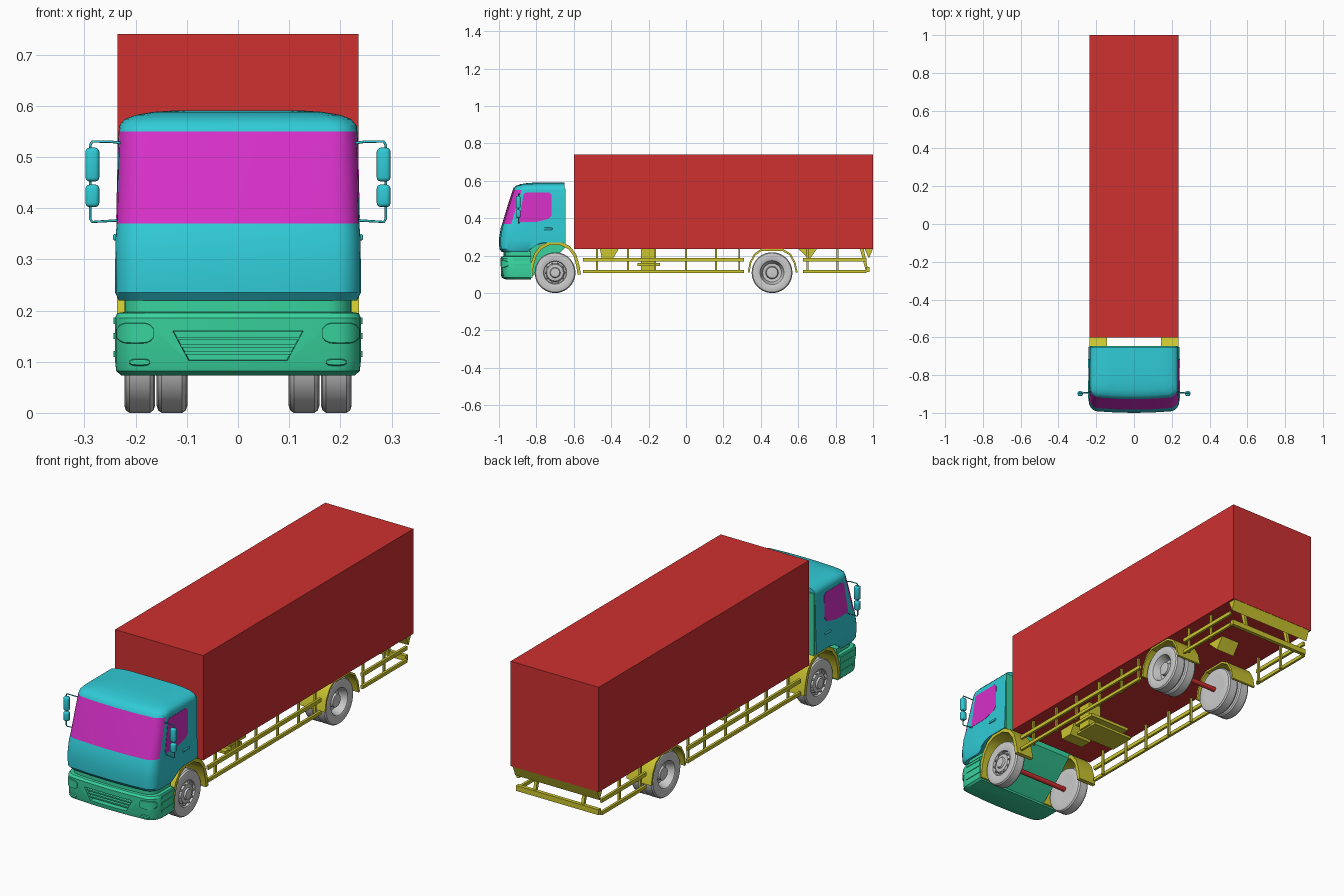
import bpy, bmesh, math
from mathutils import Vector

if "Cube" in bpy.data.objects:
    bpy.data.objects.remove(bpy.data.objects["Cube"])

COL = {"red": (.62, .03, .03, 1), "cyan": (.03, .6, .68, 1), "magenta": (.68, .03, .58, 1),
       "green": (.04, .65, .34, 1), "yellow": (.6, .56, .03, 1)}
MATS = {}
for k, c in COL.items():
    MATS[k] = bpy.data.materials.new(k)
    MATS[k].diffuse_color = c


def finish(name, bm, mat=None, smooth=True, angle=32):
    bmesh.ops.remove_doubles(bm, verts=bm.verts, dist=1e-5)
    bmesh.ops.recalc_face_normals(bm, faces=bm.faces)
    me = bpy.data.meshes.new(name)
    bm.to_mesh(me)
    bm.free()
    ob = bpy.data.objects.new(name, me)
    bpy.context.collection.objects.link(ob)
    if mat:
        me.materials.append(MATS[mat])
    if smooth:
        bpy.ops.object.select_all(action='DESELECT')
        ob.select_set(True)
        bpy.context.view_layer.objects.active = ob
        bpy.ops.object.shade_smooth_by_angle(angle=math.radians(angle))
    return ob


def loft(name, rings, mat, keep=lambda i, j: True, caps=True):
    bm = bmesh.new()
    vs = [[bm.verts.new(p) for p in r] for r in rings]
    n = len(rings[0])
    for i in range(len(rings) - 1):
        for j in range(n):
            if keep(i, j):
                k = (j + 1) % n
                bm.faces.new((vs[i][j], vs[i][k], vs[i + 1][k], vs[i + 1][j]))
    if caps:
        bm.faces.new(vs[0])
        bm.faces.new(vs[-1])
    for v in [v for v in bm.verts if not v.link_faces]:
        bm.verts.remove(v)
    return finish(name, bm, mat)


def prism_x(name, pts, x0, x1, mat):
    """Extrude a (y, z) outline along x."""
    bm = bmesh.new()
    a = [bm.verts.new((x0, y, z)) for y, z in pts]
    b = [bm.verts.new((x1, y, z)) for y, z in pts]
    bm.faces.new(a)
    bm.faces.new(b)
    for i in range(len(pts)):
        k = (i + 1) % len(pts)
        bm.faces.new((a[i], a[k], b[k], b[i]))
    return finish(name, bm, mat)


def box(name, x0, x1, y0, y1, z0, z1, mat, bevel=0):
    bm = bmesh.new()
    bmesh.ops.create_cube(bm, size=1)
    for v in bm.verts:
        v.co = ((x0 + x1) / 2 + v.co.x * (x1 - x0), (y0 + y1) / 2 + v.co.y * (y1 - y0),
                (z0 + z1) / 2 + v.co.z * (z1 - z0))
    if bevel:
        bmesh.ops.bevel(bm, geom=bm.edges, offset=bevel, segments=3, profile=.5, affect='EDGES')
    return finish(name, bm, mat, smooth=bevel > 0)


def lathe(name, prof, x, y, z, side, mat=None, seg=40):
    """Revolve (radius, offset) pairs around an axle along x."""
    rings = [[(x * side + o * side, y + r * math.cos(2 * math.pi * s / seg), z + r * math.sin(2 * math.pi * s / seg))
              for s in range(seg)] for r, o in prof]
    return loft(name, rings, mat)


# Plan section with rounded front corners, shared by cab and bumper
C, D = .05, .055


def front_y(x, f, w):
    h = w - C
    if abs(x) <= h:
        return f + .008 * (x / h) ** 2
    return f + .008 + D * (1 - math.sqrt(max(0, 1 - ((abs(x) - h) / C) ** 2)))


def section(z, f, w, back, arch=False):
    xs = [0, (w - C) / 2] + [w - C + C * math.sin(math.radians(15 * k)) for k in range(7)]
    half = [(x, front_y(x, f, w)) for x in xs]
    end = half[-1][1]
    if arch:
        half += [(w, max(y, end)) for y in (-.845, -.82, -.795, -.76)]
    half += [(w, back)]
    ring = half + [(-x, y) for x, y in half[:0:-1]]

    def lift(y):
        return .22 + .05 * math.sin(min(1, max(0, (y + .845) / .085)) * math.pi / 2)
    return [(x, y, max(z, lift(y)) if arch else z) for x, y in ring]


# Cab body and windscreen cut from the same lofted shell
cab = [(.22, -.985, .233), (.235, -.998, .24), (.29, -1.0, .24), (.345, -.991, .239), (.37, -.983, .237),
       (.46, -.956, .235), (.55, -.927, .233), (.562, -.922, .231), (.574, -.908, .221),
       (.582, -.885, .2), (.588, -.85, .165), (.591, -.80, .12)]
rings = [section(z, f, w, -.65, True) for z, f, w in cab]
N = len(rings[0])


def glass(i, j):
    return i in (4, 5) and (j < 7 or j >= N - 7)


loft("cab_body", rings, "cyan", lambda i, j: not glass(i, j))
loft("windscreen", rings, "magenta", glass, caps=False)
box("cab_rear_panel", -.232, .232, -.656, -.645, .25, .56, "green")

# Bumper with recessed grille
bump = [(.073, -.965, .228), (.082, -.985, .238), (.10, -.99, .24), (.185, -.993, .24), (.195, -.985, .236),
        (.197, -.975, .222), (.222, -.975, .222)]
bumper = loft("bumper", [section(z, f, w, -.83) for z, f, w in bump], "green")
bm = bmesh.new()
trap = [(-.132, .162), (.132, .162), (.10, .10), (-.10, .10)]
fa = [bm.verts.new((x, -1.05, z)) for x, z in trap]
fb = [bm.verts.new((x * .95, -.965, .131 + (z - .131) * .9)) for x, z in trap]
bm.faces.new(fa)
bm.faces.new(fb)
for i in range(4):
    bm.faces.new((fa[i], fa[(i + 1) % 4], fb[(i + 1) % 4], fb[i]))
cutter = finish("grille_cutter", bm, smooth=False)
cutter.hide_render = True
mod = bumper.modifiers.new("grille", 'BOOLEAN')
mod.object, mod.operation, mod.solver = cutter, 'DIFFERENCE', 'EXACT'
bpy.context.view_layer.objects.active = bumper
bpy.ops.object.modifier_apply(modifier="grille")
bpy.data.objects.remove(cutter)
for z in (.117, .131, .145):
    hw = .098 + (z - .10) * .5
    box("grille_slat", -hw, hw, -.982, -.96, z - .003, z + .003, "green")


def lamp(name, x0, x1, z0, z1, side):
    """Lens following the bumper curve."""
    bm = bmesh.new()
    cols = []
    for i in range(13):
        u = i / 12
        x = (x0 + (x1 - x0) * u) * side
        trim = (abs(2 * u - 1) ** 5) * (z1 - z0) * .25
        y = front_y(x, -.993, .24)
        cols.append([bm.verts.new((x, y + dy, z)) for dy, z in
                     ((.01, z0 + trim), (-.004, z0 + trim + .003), (-.004, z1 - trim - .003), (.01, z1 - trim))])
    for a, b in zip(cols, cols[1:]):
        for k in range(4):
            bm.faces.new((a[k], a[(k + 1) % 4], b[(k + 1) % 4], b[k]))
    bm.faces.new(cols[0])
    bm.faces.new(cols[-1])
    finish(name, bm, "green")


# Underbody rising behind the bumper
prism_x("cab_floor", [(-.84, .075), (-.84, .26), (-.645, .26), (-.645, .245), (-.72, .17)], -.145, .145, "green")


def tube(name, pts, r, mat):
    cu = bpy.data.curves.new(name, 'CURVE')
    cu.dimensions, cu.bevel_depth, cu.bevel_resolution, cu.use_fill_caps = '3D', r, 2, True
    sp = cu.splines.new('POLY')
    sp.points.add(len(pts) - 1)
    for p, c in zip(sp.points, pts):
        p.co = (*c, 1)
    cu.materials.append(MATS[mat])
    bpy.context.collection.objects.link(bpy.data.objects.new(name, cu))


def guard(name, pts, t, x0, x1):
    """Curved mudguard sheet: outer path plus an inset path."""
    cy = (pts[0][0] + pts[-1][0]) / 2
    inner = [Vector(p) - (Vector(p) - Vector((cy, .09))).normalized() * t for p in pts]
    prism_x(name, list(pts) + [tuple(p) for p in inner[::-1]], x0, x1, "yellow")


front_arc = [(-.84, .08), (-.832, .15), (-.812, .21), (-.78, .252), (-.735, .274), (-.67, .274), (-.62, .25),
             (-.588, .21), (-.57, .15), (-.562, .10)]
rear_arc = [(.33, .11), (.34, .165), (.365, .21), (.40, .234), (.52, .234), (.56, .21), (.585, .165), (.597, .11)]
tyre = [(.066, -.028), (.095, -.03), (.104, -.027), (.109, -.02), (.109, .02), (.104, .027), (.095, .03), (.068, .028)]
front_hub = [(.062, .026), (.059, .014), (.05, .016), (.044, .026), (.028, .028), (.024, .036), (.01, .037)]
rear_hub = [(.064, .026), (.058, .012), (.05, -.012), (.034, -.014), (.03, .012), (.01, .014)]
WZ, FY, RY = .109, -.70, .46

for s in (1, -1):
    lamp("headlight", .165, .237, .134, .178, s)
    lamp("fog_light", .172, .212, .091, .107, s)
    # Side steps and grooves at the bumper flank
    for z in (.115, .15, .18):
        box("cab_step", *sorted((s * .225, s * .243)), -.925, -.828, z - .006, z + .006, "green")
    # Side window and door handle
    bm = bmesh.new()
    win = [(-.895, .38), (-.868, .53), (-.855, .537), (-.73, .537), (-.718, .525), (-.718, .415), (-.735, .397), (-.80, .38)]
    f = bm.faces.new([bm.verts.new((s * (.2382 - (z - .37) * .022), y, z)) for y, z in win])
    r = bmesh.ops.extrude_face_region(bm, geom=[f])
    for v in [g for g in r["geom"] if isinstance(g, bmesh.types.BMVert)]:
        v.co.x -= s * .004
    finish("side_window", bm, "magenta", smooth=False)
    box("door_handle", *sorted((s * .236, s * .244)), -.76, -.715, .337, .349, "cyan", .003)
    # Mirrors on a bent bracket
    tube("mirror_bracket", [(s * .228, -.89, .527), (s * .25, -.895, .53), (s * .285, -.895, .53), (s * .289, -.895, .522),
                            (s * .289, -.895, .38), (s * .285, -.895, .373), (s * .236, -.89, .376)], .0025, "cyan")
    box("large_mirror", *sorted((s * .271, s * .298)), -.91, -.885, .452, .518, "cyan", .008)
    box("small_mirror", *sorted((s * .271, s * .298)), -.91, -.885, .402, .446, "cyan", .008)
    # Wheels
    lathe("front_wheel", tyre + front_hub, .192, FY, WZ, s)
    for k in range(10):
        a = 2 * math.pi * k / 10
        lathe("wheel_nut", [(.005, 0), (.005, .008), (.003, .01)], .211, FY + .05 * math.cos(a),
              WZ + .05 * math.sin(a), s, seg=8)
    lathe("rear_outer_wheel", tyre + rear_hub, .192, RY, WZ, s)
    lathe("rear_inner_wheel", tyre + [(.05, .01), (.02, .01)], .129, RY, WZ, s)
    # Mudguards
    guard("front_mudguard", front_arc, .018, s * .142, s * .236)
    guard("rear_mudguard", rear_arc, .010, s * .10, s * .232)
    # Side guard rails and posts
    for y0, y1, posts in ((-.55, .31, (-.475, -.31, -.165, .0, .16, .285)), (.625, .965, (.65, .81))):
        for z, h in ((.177, .009), (.116, .008)):
            box("side_rail", *sorted((s * .216, s * .228)), y0, y1, z - h, z + h, "yellow")
        for y in posts:
            box("rail_post", *sorted((s * .206, s * .216)), y - .005, y + .005, .108, .236, "yellow")
    prism_x("rear_bar_hanger", [(.93, .236), (.95, .236), (.975, .115), (.962, .115)], s * .12, s * .135, "yellow")

# Axles
for y in (FY, RY):
    lathe("axle", [(.012, -.17), (.012, .17)], 0, y, WZ, 1, "red", 16)

# Cargo box
box("cargo_box", -.235, .235, -.6, 1.0, .235, .74, "red")

# Underfloor parts: rear bar, sloping rear sheet, tank and brackets
box("rear_underrun_bar", -.22, .22, .962, .98, .112, .138, "yellow")
prism_x("rear_lamp_sheet", [(.955, .236), (.999, .236), (.978, .185)], -.225, .225, "yellow")
prism_x("front_cross_sheet", [(-.46, .236), (-.36, .236), (-.39, .185), (-.45, .185)], -.06, .06, "yellow")
prism_x("middle_cross_sheet", [(-.27, .12), (-.14, .12), (-.14, .108), (-.27, .108)], -.10, .12, "yellow")
box("tank", .06, .13, -.24, -.17, .115, .236, "yellow")
box("tank_bracket", -.08, .14, -.26, -.14, .145, .16, "yellow")
prism_x("rear_bracket", [(.60, .236), (.70, .236), (.66, .18)], -.05, .05, "yellow")

for m in bpy.data.materials:
    if m.users and not m.is_grease_pencil:
        m.use_nodes = True
        m.node_tree.nodes["Principled BSDF"].inputs["Base Color"].default_value = m.diffuse_color
